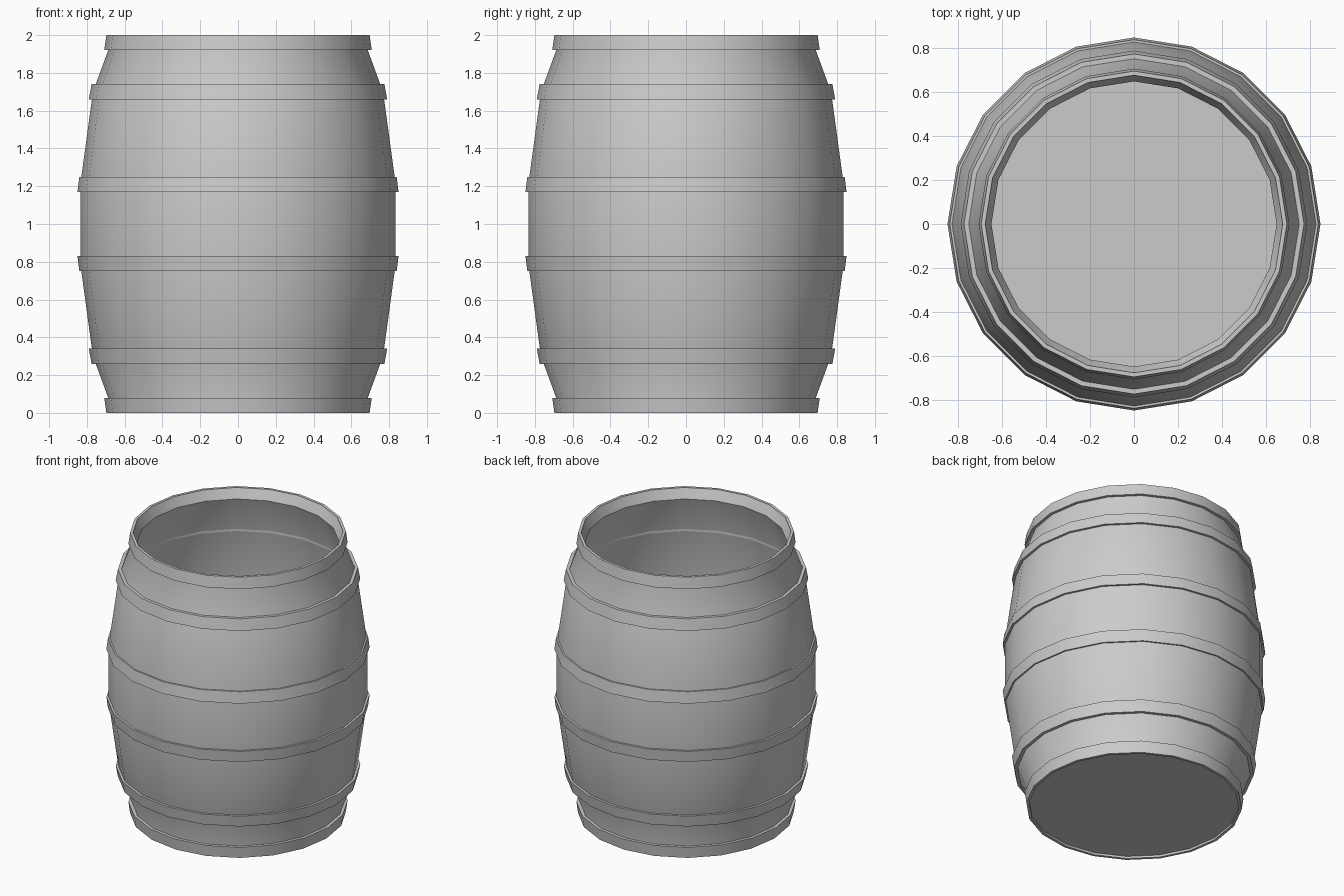
import bpy, bmesh, math

if "Cube" in bpy.data.objects:
    bpy.data.objects.remove(bpy.data.objects["Cube"])

SIDES = 20


def lathe(name, profile, closed=True):
    """Revolve an (r, z) profile round z; r = 0 points become single poles."""
    bm = bmesh.new()
    rings = []
    for r, z in profile:
        if r == 0:
            rings.append([bm.verts.new((0, 0, z))] * SIDES)
        else:
            rings.append([bm.verts.new((r * math.cos(2 * math.pi * i / SIDES),
                                        r * math.sin(2 * math.pi * i / SIDES), z))
                          for i in range(SIDES)])
    pairs = list(zip(rings, rings[1:]))
    if closed:
        pairs.append((rings[-1], rings[0]))
    for a, b in pairs:
        for i in range(SIDES):
            j = (i + 1) % SIDES
            quad = list(dict.fromkeys((a[i], a[j], b[j], b[i])))
            bm.faces.new(quad)
    bmesh.ops.recalc_face_normals(bm, faces=bm.faces)
    me = bpy.data.meshes.new(name)
    bm.to_mesh(me)
    bm.free()
    me.polygons.foreach_set("use_smooth", [True] * len(me.polygons))
    me.set_sharp_from_angle(angle=math.radians(30))
    ob = bpy.data.objects.new(name, me)
    bpy.context.collection.objects.link(ob)
    return ob


# Hollow bulging staves with a closed bottom and an open top
half = [(0.835, 1.21), (0.768, 1.70), (0.68, 1.94), (0.688, 1.995)]
outer = [(r, 2 - z) for r, z in reversed(half)] + half
inner = [(0.678, 1.995), (0.65, 1.93), (0.738, 1.69), (0.805, 1.20),
         (0.805, 0.80), (0.738, 0.31), (0.65, 0.07), (0.65, 0.03)]
lathe("barrel_body", [(0, 0.015), (0.678, 0.015)] + outer + inner + [(0, 0.03)],
      closed=False)

# Hoops, mirrored about mid height: (edge radius, inner-side radius, low z, high z)
hoops = {"middle": (0.85, 0.84, 0.82, 1.17, 1.25),
         "shoulder": (0.79, 0.775, 0.74, 1.66, 1.74),
         "end": (0.708, 0.697, 0.678, 1.92, 2.0)}
for label, (r_wide, r_narrow, r_in, z0, z1) in hoops.items():
    ring = [(r_wide, z0), (r_narrow, z1), (r_in, z1), (r_in, z0)]
    lathe(f"upper_{label}_hoop", ring)
    lathe(f"lower_{label}_hoop", [(r, 2 - z) for r, z in ring])
